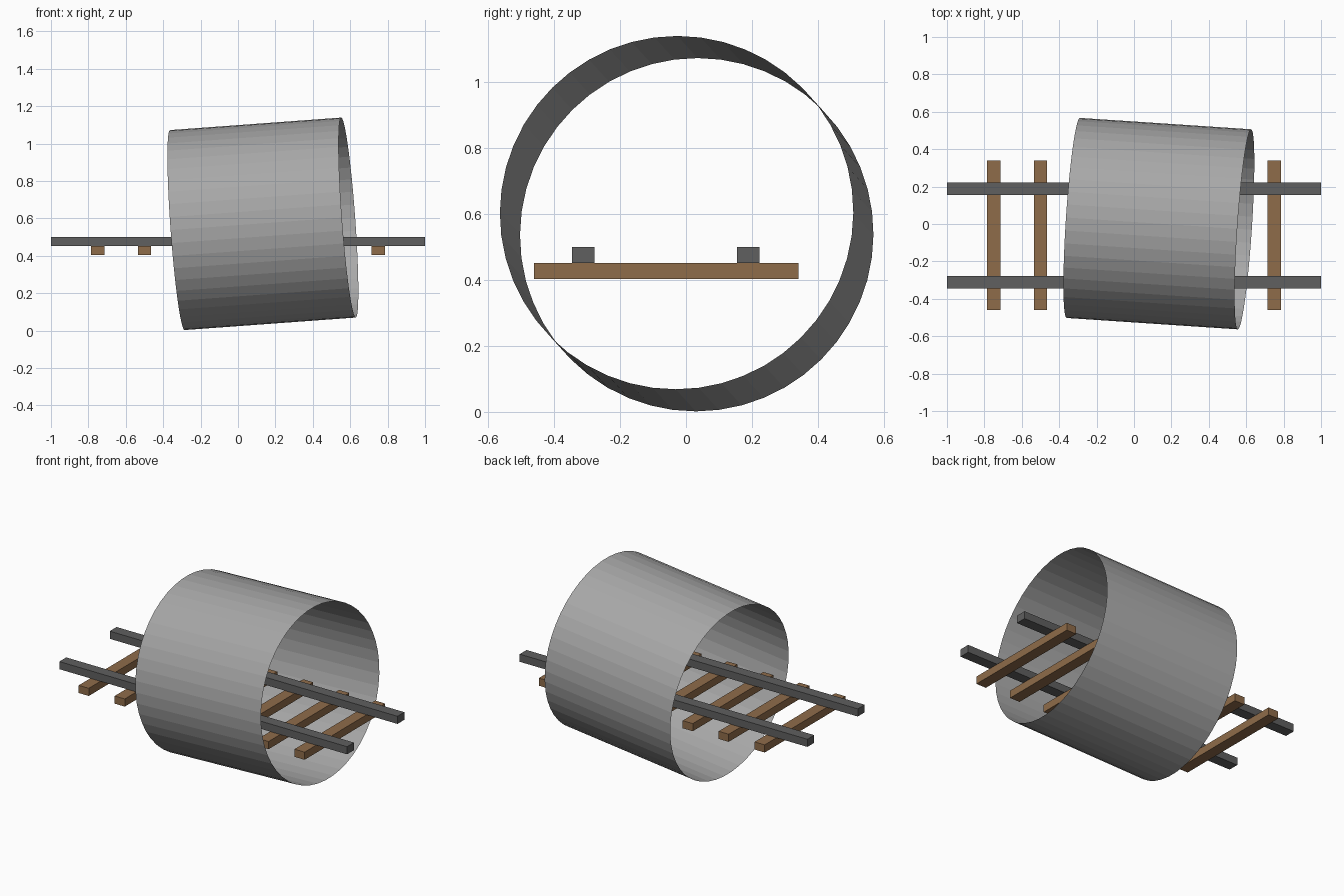
import bpy
import bmesh
from mathutils import Vector

cube = bpy.data.objects.get("Cube")
if cube:
    bpy.data.objects.remove(cube, do_unlink=True)


def material(name, colour):
    mat = bpy.data.materials.new(name)
    mat.use_nodes = True
    mat.diffuse_color = (*colour, 1)
    bsdf = next(n for n in mat.node_tree.nodes if n.type == 'BSDF_PRINCIPLED')
    bsdf.inputs["Base Color"].default_value = (*colour, 1)
    return mat


tube_grey = material("light grey", (0.39, 0.39, 0.39))
rail_grey = material("dark grey", (0.115, 0.115, 0.115))
wood = material("brown wood", (0.275, 0.15, 0.068))


def add_object(name, bm, mat):
    mesh = bpy.data.meshes.new(name)
    bm.to_mesh(mesh)
    bm.free()
    mesh.materials.append(mat)
    obj = bpy.data.objects.new(name, mesh)
    bpy.context.scene.collection.objects.link(obj)
    return obj


def box(name, centre, size, mat):
    bm = bmesh.new()
    bmesh.ops.create_cube(bm, size=1)
    bmesh.ops.scale(bm, vec=size, verts=bm.verts)
    obj = add_object(name, bm, mat)
    obj.location = centre
    return obj


# Two straight rails
for side, y in (("right", -0.311), ("left", 0.189)):
    box(f"rail_{side}", (0, y, 0.476), (2, 0.068, 0.048), rail_grey)

# Evenly spaced sleepers under the rails
for i in range(7):
    box(f"sleeper_{i + 1}", (-0.75 + 0.25 * i, -0.06, 0.428),
        (0.07, 0.8, 0.048), wood)

# Open thin-walled tunnel, slightly tilted around the track
bm = bmesh.new()
bmesh.ops.create_cone(bm, cap_ends=False, segments=48,
                      radius1=0.536, radius2=0.536, depth=0.92)
tunnel = add_object("tunnel_tube", bm, tube_grey)
axis = Vector((0.917, -0.061, 0.067))
tunnel.rotation_euler = axis.to_track_quat('Z', 'Y').to_euler()
tunnel.location = (0.133, 0.002, 0.571)
